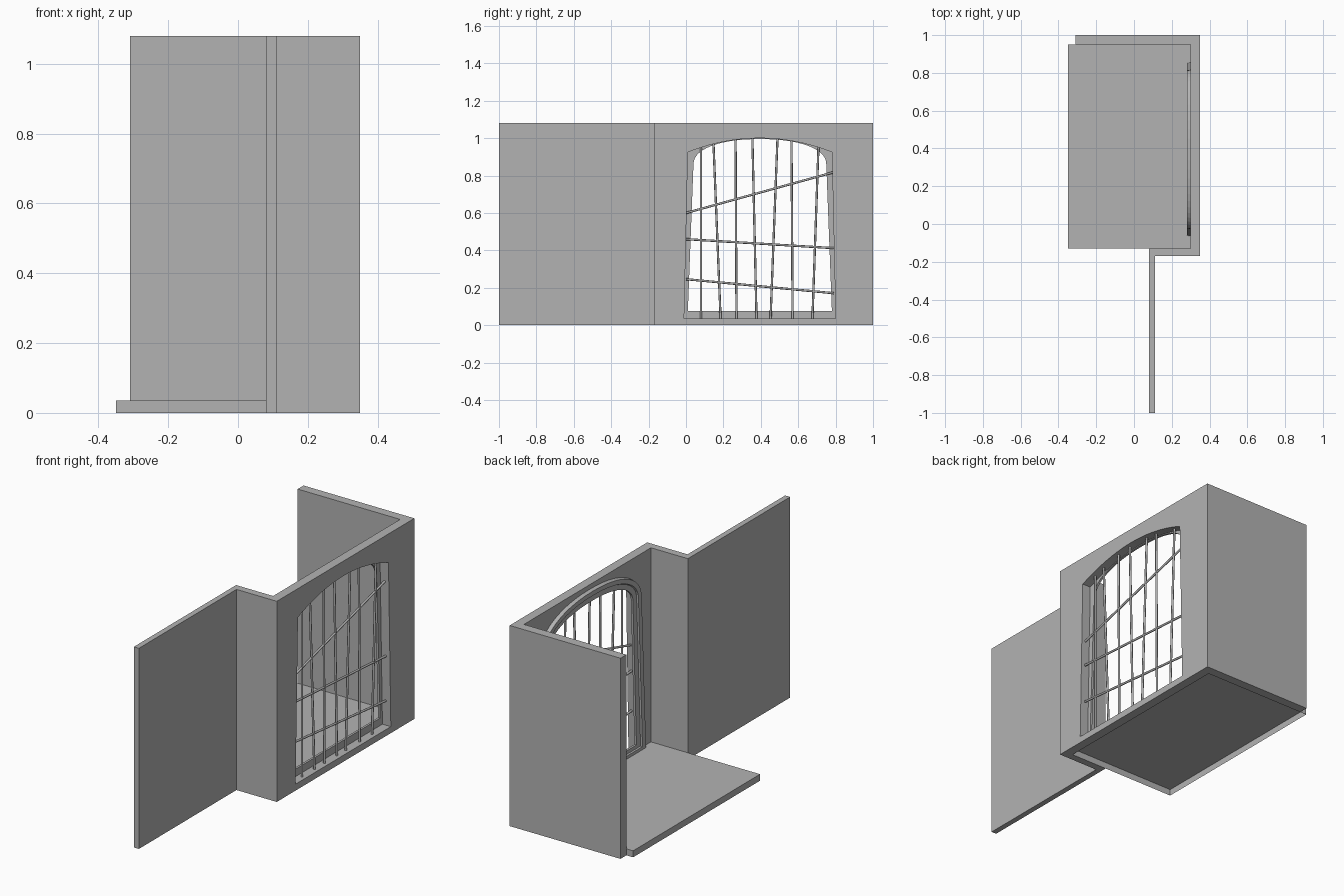
import bpy, bmesh, math
from mathutils import Vector

cube = bpy.data.objects.get("Cube")
if cube:
    bpy.data.objects.remove(cube, do_unlink=True)

grey = bpy.data.materials.new("plain_grey")
grey.use_nodes = True
COLOUR = (0.45, 0.45, 0.45, 1)
grey.diffuse_color = COLOUR
grey.node_tree.nodes["Principled BSDF"].inputs["Base Color"].default_value = COLOUR

CENTRE = 0.395       # window centre along y
WALL_IN, WALL_OUT = 0.30, 0.35


def finish(bm, name):
    bmesh.ops.recalc_face_normals(bm, faces=bm.faces)
    mesh = bpy.data.meshes.new(name)
    bm.to_mesh(mesh)
    bm.free()
    mesh.materials.append(grey)
    obj = bpy.data.objects.new(name, mesh)
    bpy.context.collection.objects.link(obj)
    return obj


def box(name, low, high, open_bottom=False):
    bm = bmesh.new()
    bmesh.ops.create_cube(bm, size=1)
    for v in bm.verts:
        v.co = [a + (c + 0.5) * (b - a) for a, b, c in zip(low, high, v.co)]
    obj = finish(bm, name)
    if open_bottom:
        bm = bmesh.new()
        bm.from_mesh(obj.data)
        under = [f for f in bm.faces if f.normal.z < -0.9]
        bmesh.ops.delete(bm, geom=under, context='FACES_ONLY')
        bm.to_mesh(obj.data)
        bm.free()
    return obj


def opening_top(y):
    """Height of the shallow arch of the wall opening."""
    return 1.0 - 0.075 * ((y - CENTRE) / 0.385) ** 2


def opening_outline(steps=20):
    pts = [(CENTRE + 0.405, 0.035), (CENTRE - 0.405, 0.035)]
    for i in range(steps + 1):
        y = CENTRE + 0.385 * (2 * i / steps - 1)
        pts.append((y, opening_top(y)))
    return pts


def trim_outline(offset, steps=28):
    """Tapered legs with a round-shouldered arch, grown by offset."""
    sill = 0.075 - offset * 0.55
    pts = [(CENTRE + 0.385 + offset, sill), (CENTRE - 0.385 - offset, sill)]
    width, rise, power = 0.355 + offset * 0.9, 0.135 + offset * 0.8, 2 / 2.2
    for i in range(steps + 1):
        a = math.pi * i / steps
        c, s = math.cos(a), max(math.sin(a), 0)
        pts.append((CENTRE - math.copysign(abs(c) ** power, c) * width,
                    0.86 + rise * s ** power))
    return pts


def loop(bm, pts, x):
    verts = [bm.verts.new((x, y, z)) for y, z in pts]
    return verts, [bm.edges.new((v, verts[i - 1])) for i, v in enumerate(verts)]


# Plain walls and the hollow floor slab
box("back_wall", (-0.31, 0.95, 0), (WALL_IN, 1, 1.08))
box("return_wall", (0.08, -0.17, 0), (WALL_IN, -0.13, 1.08))
box("long_wall", (0.08, -1, 0), (0.11, -0.17, 1.08))
box("floor", (-0.35, -0.13, 0), (WALL_IN, 0.95, 0.035), open_bottom=True)

# Window wall: rectangle with an arched hole, extruded to thickness
bm = bmesh.new()
edges = loop(bm, [(-0.17, 0), (1, 0), (1, 1.08), (-0.17, 1.08)], WALL_OUT)[1]
edges += loop(bm, opening_outline(), WALL_OUT)[1]
bmesh.ops.triangle_fill(bm, use_beauty=True, edges=edges, normal=(1, 0, 0))
side = bmesh.ops.extrude_face_region(bm, geom=bm.faces[:], use_keep_orig=True)
moved = [g for g in side["geom"] if isinstance(g, bmesh.types.BMVert)]
bmesh.ops.translate(bm, verts=moved, vec=(WALL_IN - WALL_OUT, 0, 0))
finish(bm, "window_wall")

# Stepped trim around the window on the inner side of the wall
bm = bmesh.new()
section = [(0, WALL_IN), (0, 0.288), (0.035, 0.288),
           (0.04, 0.28), (0.07, 0.28), (0.075, WALL_IN)]
rings = [loop(bm, trim_outline(o), x)[0] for o, x in section]
for k, ring in enumerate(rings):
    before = rings[k - 1]
    for i in range(len(ring)):
        bm.faces.new((before[i - 1], before[i], ring[i], ring[i - 1]))
finish(bm, "window_trim")


def bar(name, start, end, radius=0.006):
    a, b = Vector((0.325, *start)), Vector((0.325, *end))
    bm = bmesh.new()
    bmesh.ops.create_cone(bm, cap_ends=True, segments=8, radius1=radius,
                          radius2=radius, depth=(b - a).length)
    turn = (b - a).to_track_quat('Z', 'Y')
    for v in bm.verts:
        v.co = turn @ v.co + (a + b) / 2
    obj = finish(bm, name)
    for p in obj.data.polygons:
        p.use_smooth = len(p.vertices) == 4


# Crooked bars: bottom and top positions, then left and right heights
uprights = [(0.08, 0.08), (0.185, 0.147), (0.27, 0.265), (0.377, 0.355),
            (0.452, 0.489), (0.57, 0.564), (0.676, 0.708)]
for i, (low, high) in enumerate(uprights):
    bar(f"upright_bar_{i + 1}", (low, 0.035), (high, opening_top(high)))

for i, (near, far) in enumerate([(0.60, 0.818), (0.46, 0.412), (0.246, 0.171)]):
    bar(f"cross_bar_{i + 1}", (0, near), (0.79, far))
